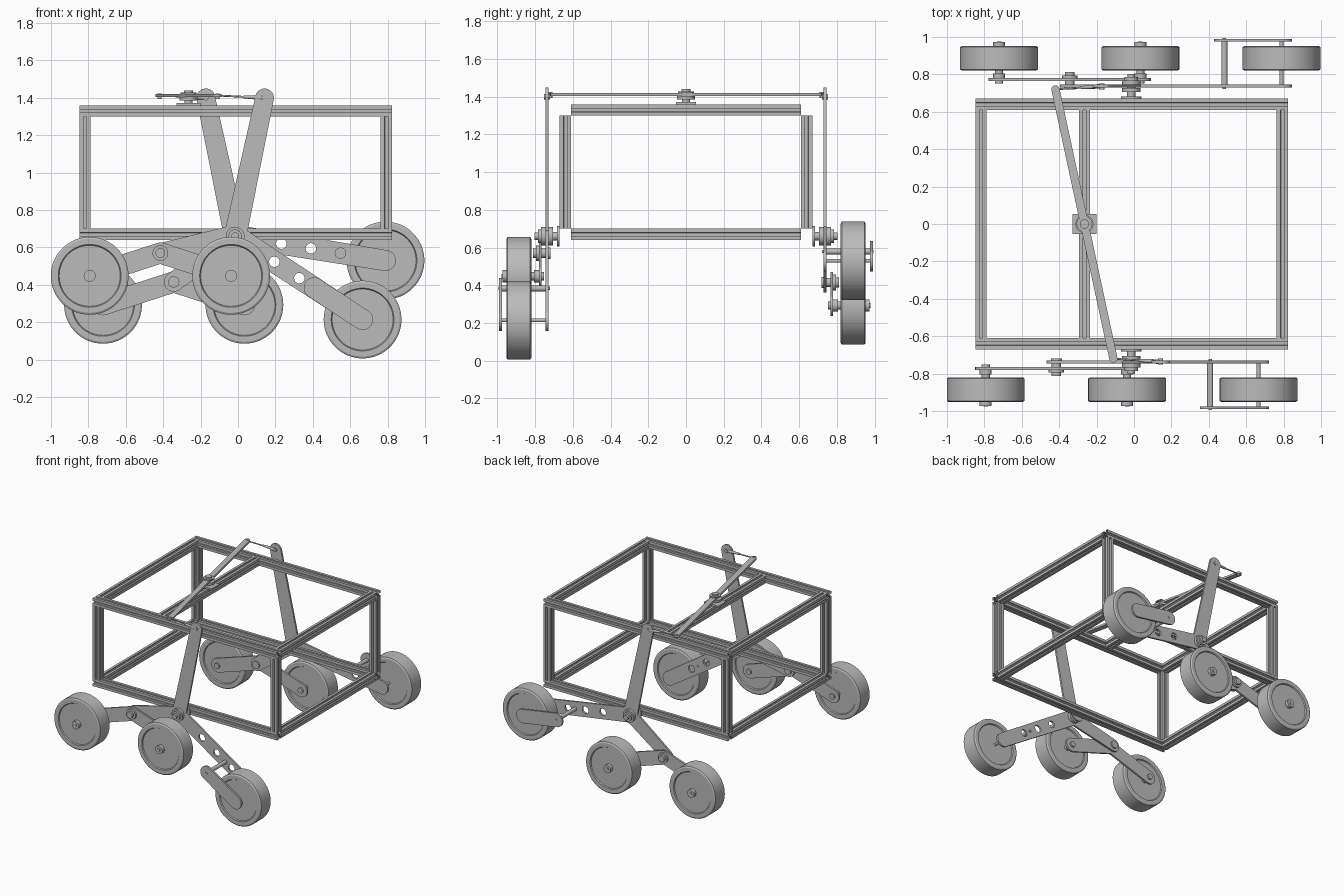
import bpy, bmesh, math
from mathutils import Vector, Matrix

cube = bpy.data.objects.get("Cube")
if cube:
    bpy.data.objects.remove(cube, do_unlink=True)

grey = bpy.data.materials.new("machined grey")
grey.use_nodes = True
COLOUR = (0.5, 0.5, 0.5, 1)
grey.diffuse_color = COLOUR
grey.node_tree.nodes["Principled BSDF"].inputs["Base Color"].default_value = COLOUR


def select(ob):
    bpy.ops.object.select_all(action='DESELECT')
    ob.select_set(True)
    bpy.context.view_layer.objects.active = ob


def finish(name, bm, smooth=True):
    me = bpy.data.meshes.new(name)
    bm.to_mesh(me)
    bm.free()
    me.materials.append(grey)
    ob = bpy.data.objects.new(name, me)
    bpy.context.collection.objects.link(ob)
    if smooth:
        select(ob)
        bpy.ops.object.shade_smooth_by_angle(angle=math.radians(30))
    return ob


def rod(name, a, b, r1, r2=None, sides=32):
    """Round bar or cone from point a to point b."""
    a, b = Vector(a), Vector(b)
    bm = bmesh.new()
    turn = (b - a).to_track_quat('Z', 'Y').to_matrix().to_4x4()
    bmesh.ops.create_cone(bm, cap_ends=True, segments=sides, radius1=r1,
                          radius2=r1 if r2 is None else r2, depth=(b - a).length,
                          matrix=Matrix.Translation((a + b) / 2) @ turn)
    return finish(name, bm)


def disc(name, p, y0, y1, r):
    """Disc at p = (x, z), lying between y0 and y1."""
    return rod(name, (p[0], y0, p[1]), (p[0], y1, p[1]), r)


def capsule(name, p, q, y0, y1, r1, r2):
    """Flat bar with rounded ends at p and q."""
    bm = bmesh.new()
    for y in (y0, y1):
        for c, r in ((p, r1), (q, r2)):
            for i in range(40):
                t = math.tau * i / 40
                bm.verts.new((c[0] + r * math.cos(t), y, c[1] + r * math.sin(t)))
    bmesh.ops.convex_hull(bm, input=bm.verts)
    loose = [v for v in bm.verts if not v.link_faces]
    bmesh.ops.delete(bm, geom=loose, context='VERTS')
    bmesh.ops.dissolve_limit(bm, angle_limit=0.01, verts=bm.verts, edges=bm.edges)
    bmesh.ops.recalc_face_normals(bm, faces=bm.faces)
    return finish(name, bm)


def combine(ob, tools, operation):
    for tool in tools:
        mod = ob.modifiers.new("join", 'BOOLEAN')
        mod.operation, mod.solver, mod.object = operation, 'EXACT', tool
        select(ob)
        bpy.ops.object.modifier_apply(modifier=mod.name)
        bpy.data.objects.remove(tool, do_unlink=True)
    select(ob)
    bpy.ops.object.shade_smooth_by_angle(angle=math.radians(30))


# Slotted frame rails: one side of the section, turned four times
SLOT = [(-.03, 0), (-.009, 0), (-.009, .006), (-.017, .006), (-.017, .01), (-.008, .019)]
SLOT += [(-t, d) for t, d in SLOT[:0:-1]]


def rail(name, a, b):
    a, b = Vector(a), Vector(b)
    turn = (b - a).to_track_quat('Z', 'Y').to_matrix()
    ring = [Matrix.Rotation(k * math.pi / 2, 3, 'Z') @ Vector((t, d - .03, 0))
            for k in range(4) for t, d in SLOT]
    bm = bmesh.new()
    low, high = ([bm.verts.new(end + turn @ v) for v in ring] for end in (a, b))
    for i in range(len(ring)):
        j = (i + 1) % len(ring)
        bm.faces.new((low[i], low[j], high[j], high[i]))
    return finish(name, bm, False)


X0, X1, Y, Z0, Z1 = -.818, .793, .64, .67, 1.329
for z, level in ((Z0, "lower"), (Z1, "upper")):
    for s, side in ((-1, "front"), (1, "back")):
        rail(f"{level}_{side}_rail", (X0 - .03, s * Y, z), (X1 + .03, s * Y, z))
    for x, side in ((X0, "right"), (X1, "left")):
        rail(f"{level}_{side}_rail", (x, -Y + .03, z), (x, Y - .03, z))
for s, side in ((-1, "front"), (1, "back")):
    for x, end in ((X0, "right"), (X1, "left")):
        rail(f"{side}_{end}_post", (x, s * Y, Z0 + .03), (x, s * Y, Z1 - .03))
BAR_X = -.265
rail("middle_rail", (BAR_X, -Y + .03, Z1), (BAR_X, Y - .03, Z1))


def wheel(name, p, y):
    half = [(0, .058), (.163, .058), (.168, .066), (.198, .066), (.208, .06)]
    outline = half + [(r, -w) for r, w in reversed(half)]
    bm = bmesh.new()
    vs = [bm.verts.new((r, w, 0)) for r, w in outline]
    es = [bm.edges.new(pair) for pair in zip(vs, vs[1:])]
    bmesh.ops.spin(bm, geom=vs + es, cent=(0, 0, 0), axis=(0, 1, 0),
                   angle=math.tau, steps=64)
    bmesh.ops.remove_doubles(bm, verts=bm.verts, dist=1e-4)
    bmesh.ops.recalc_face_normals(bm, faces=bm.faces)
    bmesh.ops.translate(bm, verts=bm.verts, vec=(p[0], y, p[1]))
    return finish(name, bm)


# Rocker linkage on each side, tilted opposite ways
PIVOT = Vector((-.015, .66))


def suspension(side, s, tilt):
    def polar(length, degrees):
        t = math.radians(degrees + tilt)
        return PIVOT + length * Vector((math.cos(t), math.sin(t)))

    tip = polar(.756, 90)
    bogie = polar(.41, 204.7)
    arm = lambda d: polar(d, -21.2)
    hub = arm(.814)
    inner, outer = (s * .73, s * .745), (s * .975, s * .99)

    # Rocker plate: lever, bogie arm and drilled wheel arm
    rocker = capsule(f"{side}_rocker", PIVOT, tip, *inner, .06, .05)
    combine(rocker, [capsule("arm", PIVOT, bogie, *inner, .06, .052),
                     capsule("arm", PIVOT, hub, *inner, .06, .056)], 'UNION')
    combine(rocker, [disc("cutter", p, s * .7, s * .78, r) for p, r in
                     [(arm(.25), .028), (arm(.41), .028), (arm(.57), .028),
                      (tip, .011)]], 'DIFFERENCE')

    # Fork holding the leading wheel
    capsule(f"{side}_fork_plate", arm(.505), hub, *outer, .056, .056)
    disc(f"{side}_fork_spacer", arm(.505), s * .745, s * .975, .016)
    disc(f"{side}_fork_spacer_bolt", arm(.505), s * .722, s * .994, .009)
    disc(f"{side}_fork_axle", hub, s * .745, s * .975, .01)
    wheel(f"{side}_fork_wheel", hub, s * .886)

    # Main pivot stack
    for y0, y1, r in [(.67, .683, .055), (.683, .73, .022), (.705, .728, .05),
                      (.745, .768, .05), (.768, .785, .036), (.785, .803, .02)]:
        disc(f"{side}_pivot_ring", PIVOT, s * y0, s * y1, r)

    # Bogie chevron with its pivot and two wheels
    ends = [bogie + Vector((dx, -.122)) for dx in (-.378, .378)]
    plate = (s * .765, s * .78)
    beam = capsule(f"{side}_bogie", bogie, ends[0], *plate, .056, .056)
    combine(beam, [capsule("arm", bogie, ends[1], *plate, .056, .056)], 'UNION')
    for y0, y1, r in [(.718, .73, .03), (.745, .765, .025),
                      (.78, .795, .042), (.795, .812, .026)]:
        disc(f"{side}_bogie_pivot_ring", bogie, s * y0, s * y1, r)
    for end, p in zip(("trailing", "middle"), ends):
        wheel(f"{side}_{end}_wheel", p, s * .886)
        for y0, y1, r in [(.752, .765, .022), (.78, .805, .032),
                          (.805, .83, .022), (.94, .972, .032), (.972, .977, .012)]:
            disc(f"{side}_{end}_hub", p, s * y0, s * y1, r)

    # Link from lever tip to the balance bar
    bar_end = Vector((BAR_X + s * -.155, s * .72, 1.412))
    top = Vector((tip.x, s * .737, tip.y))
    mid = bar_end.lerp(top, .55)
    rod(f"{side}_link_thin", bar_end, top, .005, sides=16)
    rod(f"{side}_link_sleeve", mid, top, .008, .013, sides=16)
    disc(f"{side}_link_joint", tip, s * .72, s * .752, .014)
    rod(f"{side}_bar_pin", bar_end - Vector((0, 0, .018)),
        bar_end + Vector((0, 0, .012)), .011, sides=16)
    return bar_end


ends = [suspension("front", -1, -12), suspension("back", 1, 12)]

# Balance bar turning on a hub above the middle rail
bar = capsule("balance_bar", (0, -.736), (0, .736), -.008, .008, .022, .022)
flat = Matrix.Rotation(math.pi / 2, 4, 'X')
spin = Matrix.Rotation(math.atan2(ends[0].x - BAR_X, .72), 4, 'Z')
bar.data.transform(Matrix.Translation((BAR_X, 0, 1.412)) @ spin @ flat)

bm = bmesh.new()
bmesh.ops.create_cube(bm, size=1, matrix=Matrix.Translation((BAR_X, 0, 1.366))
                      @ Matrix.Diagonal((.13, .105, .014, 1)))
finish("bar_mount_plate", bm, False)
for z0, z1, r in [(1.373, 1.385, .022), (1.385, 1.403, .048),
                  (1.42, 1.428, .042), (1.428, 1.44, .025)]:
    rod("bar_hub_ring", (BAR_X, 0, z0), (BAR_X, 0, z1), r)
